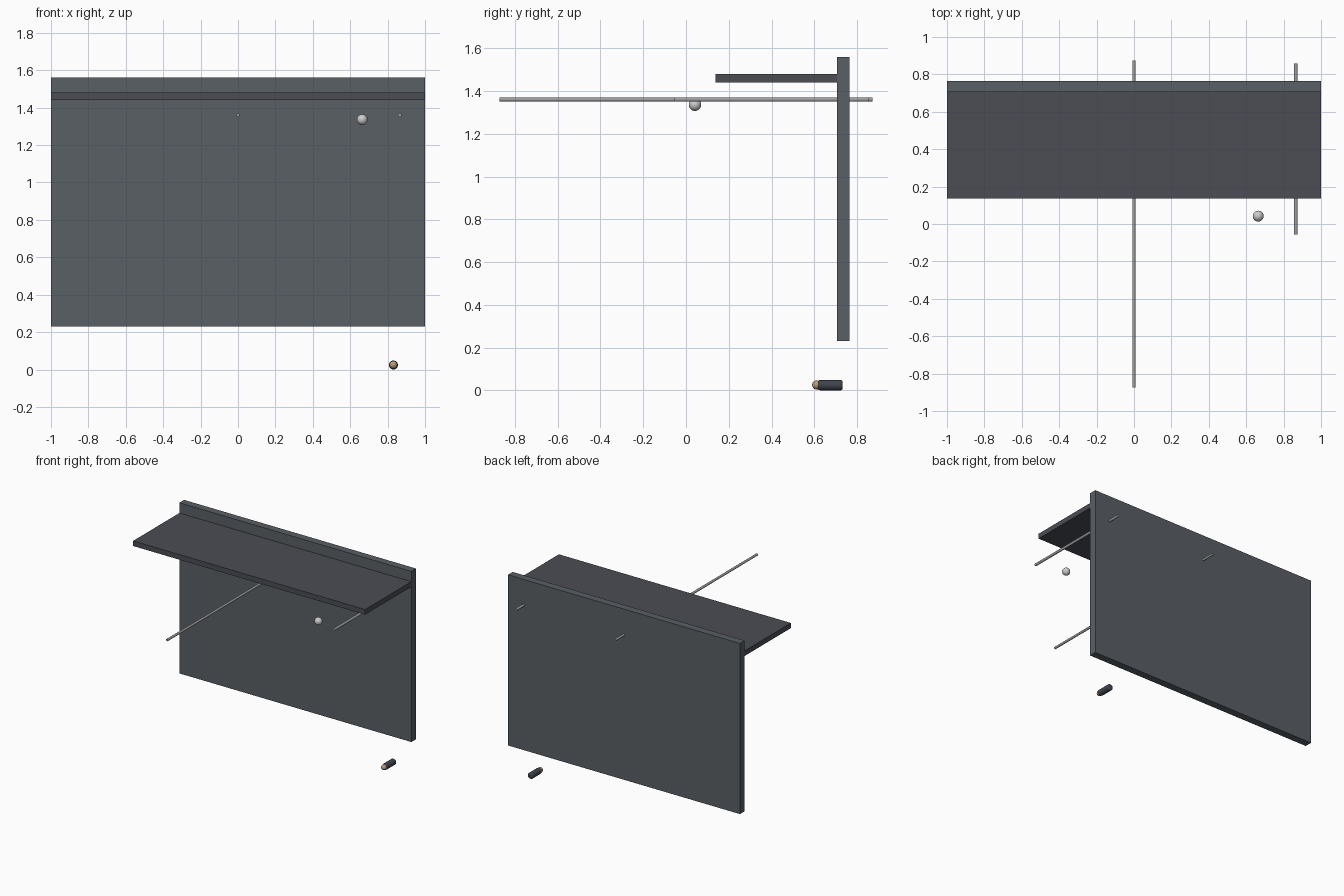
import bpy
from math import radians

if "Cube" in bpy.data.objects:
    bpy.data.objects.remove(bpy.data.objects["Cube"])


def material(name, rgb):
    m = bpy.data.materials.new(name)
    m.diffuse_color = (*rgb, 1)
    m.use_nodes = True
    m.node_tree.nodes["Principled BSDF"].inputs["Base Color"].default_value = m.diffuse_color
    return m


PANEL = material("panel_slate", (0.10, 0.115, 0.13))
SHELF = material("shelf_slate", (0.07, 0.075, 0.09))
STEEL = material("steel", (0.35, 0.35, 0.37))
WHITE = material("white", (0.8, 0.8, 0.8))
DARK = material("dark_grip", (0.05, 0.06, 0.075))
TAN = material("tan", (0.5, 0.33, 0.2))


def finish(name, mat, smooth=False):
    ob = bpy.context.object
    ob.name = name
    ob.data.materials.append(mat)
    if smooth:
        bpy.ops.object.shade_smooth_by_angle(angle=radians(35))
    return ob


def box(name, lo, hi, mat):
    bpy.ops.mesh.primitive_cube_add(size=1, location=[(a + b) / 2 for a, b in zip(lo, hi)])
    bpy.context.object.scale = [b - a for a, b in zip(lo, hi)]
    bpy.ops.object.transform_apply(location=False, rotation=False, scale=True)
    return finish(name, mat)


def rod(name, x, y0, y1, z, r, mat):
    bpy.ops.mesh.primitive_cylinder_add(vertices=24, radius=r, depth=y1 - y0,
                                        location=(x, (y0 + y1) / 2, z),
                                        rotation=(radians(90), 0, 0))
    return finish(name, mat, True)


def ball(name, loc, r, mat):
    bpy.ops.mesh.primitive_uv_sphere_add(segments=32, ring_count=16, radius=r, location=loc)
    return finish(name, mat, True)


# Upright panel and the shelf fixed to its front
box("back_panel", (-1, 0.706, 0.23), (1, 0.764, 1.56), PANEL)
box("shelf", (-1, 0.137, 1.44), (1, 0.706, 1.48), SHELF)

# Two rods passing through the panel
rod("long_rod", 0, -0.873, 0.873, 1.36, 0.009, STEEL)
rod("short_rod", 0.865, -0.057, 0.857, 1.36, 0.01, STEEL)

# Loose ball under the shelf
ball("ball", (0.664, 0.042, 1.336), 0.029, WHITE)

# Small grip with rounded ends and a tan tip, resting on the floor
grip = rod("grip", 0.831, 0.617, 0.733, 0.024, 0.024, DARK)
bevel = grip.modifiers.new("rounded_ends", 'BEVEL')
bevel.width = 0.01
bevel.segments = 4
bevel.limit_method = 'ANGLE'
bevel.angle_limit = radians(60)
ball("grip_tip", (0.831, 0.611, 0.025), 0.021, TAN)
